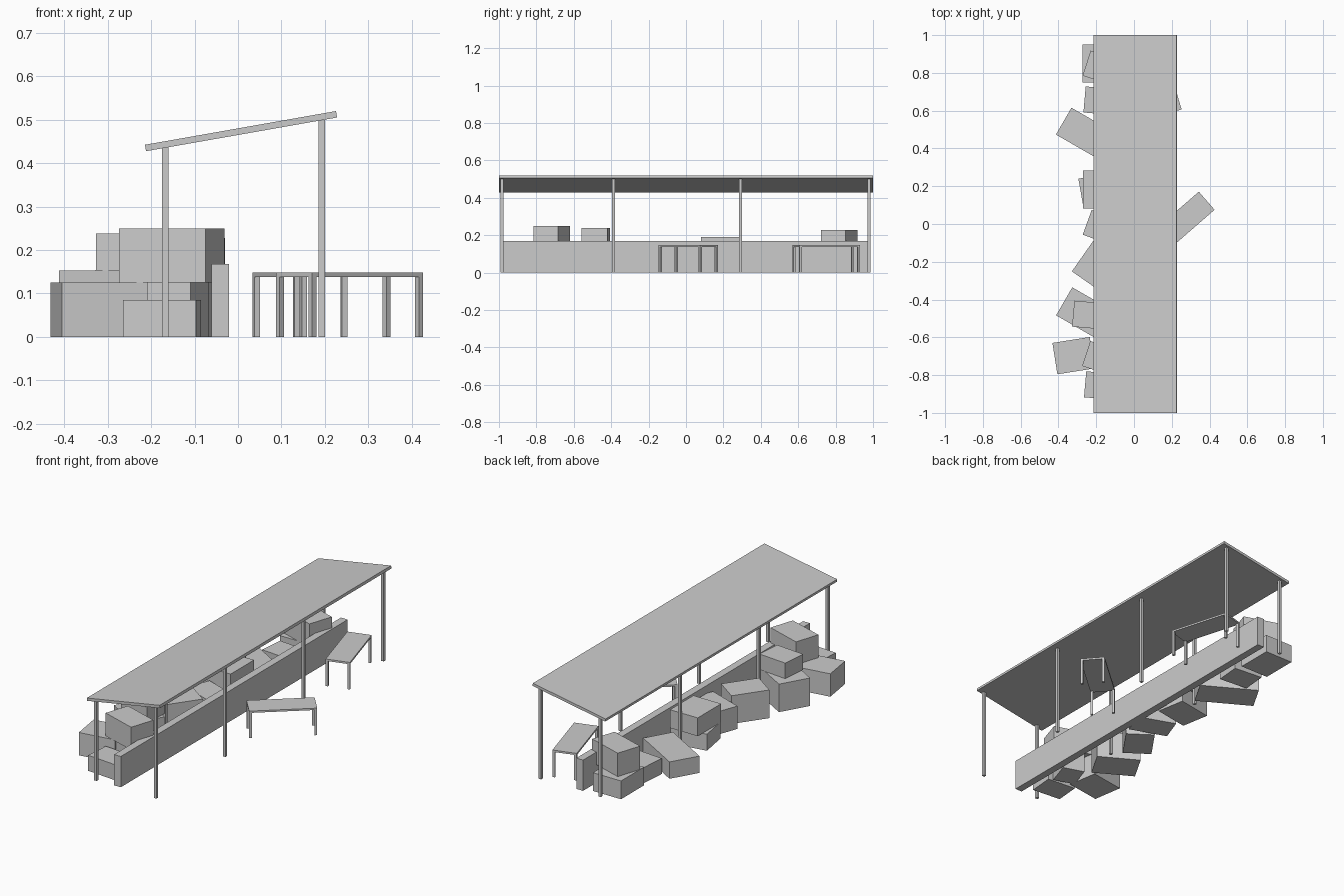
import bpy
from math import radians, sin, cos

if "Cube" in bpy.data.objects:
    bpy.data.objects.remove(bpy.data.objects["Cube"], do_unlink=True)

# single plain grey
grey = bpy.data.materials.new("plain_grey")
grey.use_nodes = True
grey.diffuse_color = (0.6, 0.6, 0.6, 1)
grey.node_tree.nodes["Principled BSDF"].inputs["Base Color"].default_value = (0.6, 0.6, 0.6, 1)


def block(name, centre, size, turn=0, tilt=0):
    """Box with its origin at the centre, turned about z and tilted about y (degrees)."""
    bpy.ops.mesh.primitive_cube_add(size=1, location=centre,
                                    rotation=(0, radians(tilt), radians(turn)))
    ob = bpy.context.object
    ob.name = name
    ob.scale = size
    ob.data.materials.append(grey)
    return ob


def crate(name, x, y, base, length, width, height, turn=0):
    block(name, (x, y, base + height / 2), (length, width, height), turn)


def table(name, x, y, turn):
    length, width, leg, under, top = 0.339, 0.127, 0.013, 0.138, 0.148
    block(name + "_top", (x, y, (under + top) / 2), (length, width, top - under), turn)
    c, s = cos(radians(turn)), sin(radians(turn))
    for i in (-1, 1):
        for j in (-1, 1):
            u, v = i * (length - leg) / 2, j * (width - leg) / 2
            block(name + "_leg", (x + u * c - v * s, y + u * s + v * c, under / 2),
                  (leg, leg, under), turn)


# sloping roof on two rows of posts
block("roof", (0.007, 0, 0.474), (0.447, 2, 0.015), tilt=-10)
for y in (-0.984, -0.388, 0.291, 0.979):
    for name, x, height in (("low_post", -0.168, 0.438), ("high_post", 0.193, 0.5)):
        block(name, (x, y, height / 2), (0.015, 0.015, height))

# long low wall
block("wall", (-0.041, -0.003, 0.084), (0.041, 1.96, 0.168))

# tables in front of the wall
table("angled_table", 0.257, 0.012, 41)
table("end_table", 0.143, 0.751, 106.5)

# crates on the ground: x, y, base, length, width, height, turn
crate("end_base_crate", -0.187, 0.85, 0, 0.17, 0.2, 0.1)
crate("small_crate", -0.178, 0.652, 0, 0.168, 0.138, 0.085, -5)
crate("long_flat_crate", -0.238, 0.467, 0, 0.31, 0.164, 0.092, -30)
crate("middle_base_crate", -0.182, 0.178, 0, 0.2, 0.161, 0.09, 10)
crate("leaning_crate", -0.149, -0.027, 0, 0.21, 0.139, 0.125, -20)
crate("tall_crate", -0.21, -0.212, 0, 0.15, 0.2, 0.154, -35)
crate("wide_crate", -0.27, -0.467, 0, 0.23, 0.171, 0.153, -30)
crate("outer_crate", -0.32, -0.697, 0, 0.2, 0.168, 0.125, 9)
crate("front_base_crate", -0.145, -0.7, 0, 0.12, 0.139, 0.125, -18)
crate("front_small_crate", -0.175, -0.856, 0, 0.168, 0.138, 0.085, -5)

# crates stacked on top
crate("end_top_crate", -0.151, 0.819, 0.1, 0.21, 0.139, 0.128, -18)
crate("middle_top_crate", -0.186, 0.183, 0.09, 0.168, 0.203, 0.1)
crate("wide_top_crate", -0.238, -0.482, 0.153, 0.168, 0.138, 0.085, -5)
crate("front_top_crate", -0.153, -0.718, 0.125, 0.21, 0.139, 0.125, -18)
